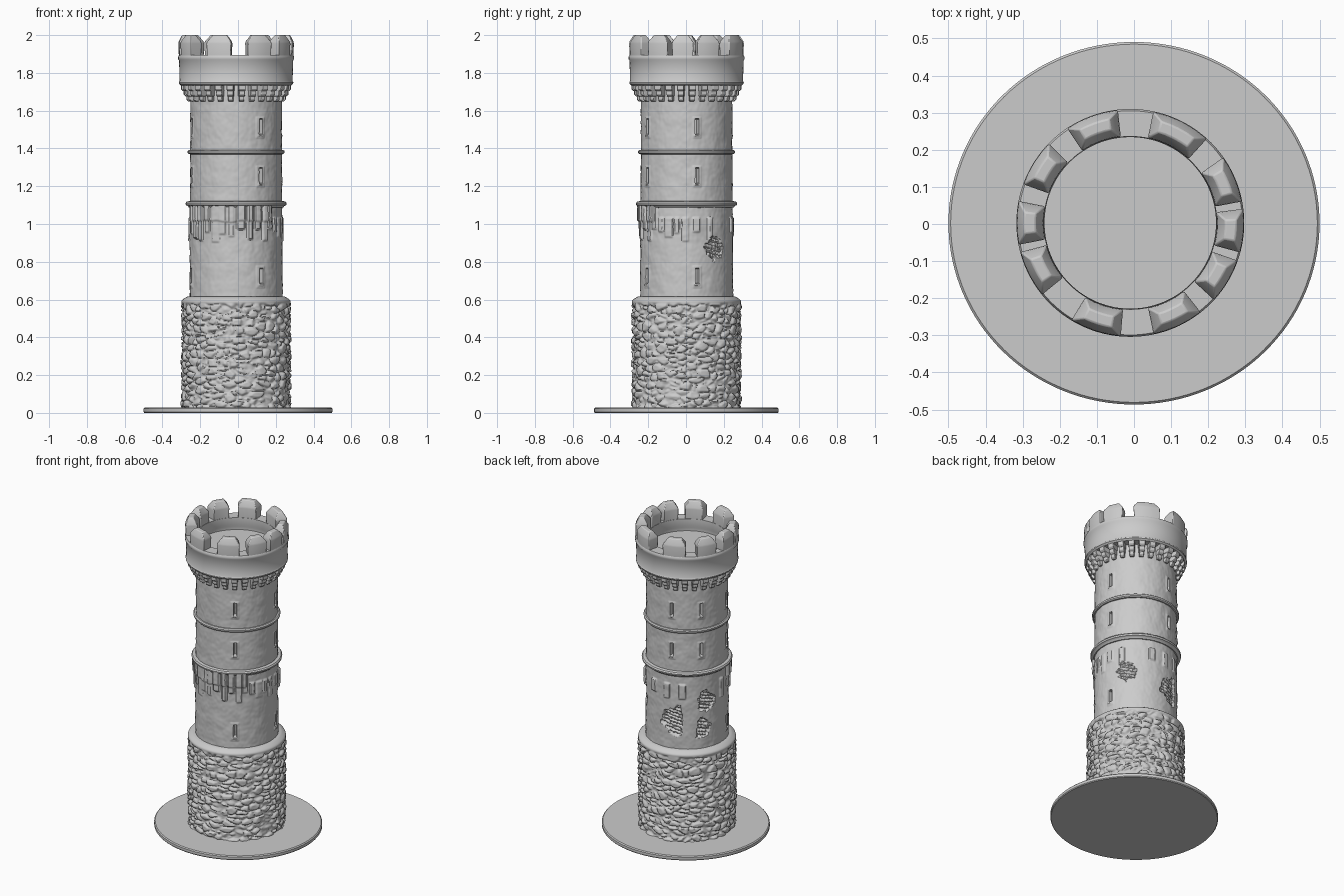
import bpy, bmesh, math, random
from math import sin, cos, pi, radians, exp
from mathutils import Vector, noise

if "Cube" in bpy.data.objects:
    bpy.data.objects.remove(bpy.data.objects["Cube"])

random.seed(4)
CX, CY = -0.01, 0.003  # tower axis


def finish(name, bm, angle=35, bevel=0):
    bmesh.ops.recalc_face_normals(bm, faces=bm.faces)
    me = bpy.data.meshes.new(name)
    bm.to_mesh(me)
    bm.free()
    ob = bpy.data.objects.new(name, me)
    bpy.context.collection.objects.link(ob)
    if bevel:
        m = ob.modifiers.new("bevel", 'BEVEL')
        m.width, m.segments, m.limit_method = bevel, 2, 'ANGLE'
        m.angle_limit = radians(40)
    bpy.ops.object.select_all(action='DESELECT')
    ob.select_set(True)
    bpy.context.view_layer.objects.active = ob
    bpy.ops.object.shade_smooth_by_angle(angle=radians(angle))
    return ob


def loft(bm, loops):
    """Skin closed loops of points and cap both ends."""
    vs = [[bm.verts.new(p) for p in lp] for lp in loops]
    n = len(vs[0])
    for a, b in zip(vs, vs[1:]):
        for i in range(n):
            j = (i + 1) % n
            bm.faces.new((a[i], a[j], b[j], b[i]))
    bm.faces.new(vs[0][::-1])
    bm.faces.new(vs[-1])


def polar(r, t, z):
    return (CX + r * cos(t), CY + r * sin(t), z)


def lathe(name, profile, n=128, closed=False):
    bm = bmesh.new()
    loops = [[polar(r, 2 * pi * i / n, z) for i in range(n)] for r, z in profile]
    if closed:
        vs = [[bm.verts.new(p) for p in lp] for lp in loops]
        for k in range(len(vs)):
            a, b = vs[k], vs[(k + 1) % len(vs)]
            for i in range(n):
                j = (i + 1) % n
                bm.faces.new((a[i], a[j], b[j], b[i]))
    else:
        loft(bm, loops)
    return finish(name, bm)


def relief(name, radius, z0, z1, n, rows, angle):
    """Closed cylinder whose radius is a function of angle and height."""
    bm = bmesh.new()
    loops = []
    for k in range(rows + 1):
        z = z0 + (z1 - z0) * k / rows
        loops.append([polar(radius(2 * pi * i / n, z), 2 * pi * i / n, z) for i in range(n)])
    loft(bm, loops)
    return finish(name, bm, angle)


def smooth(x):
    x = max(0, min(1, x))
    return x * x * (3 - 2 * x)


def diff(a, b):
    return (a - b + pi) % (2 * pi) - pi


# ground disc, very slightly oval
bm = bmesh.new()
loft(bm, [[(r * cos(2 * pi * i / 128), 0.977 * r * sin(2 * pi * i / 128) + 0.002, z)
           for i in range(128)]
          for r, z in ((0.496, 0), (0.5, 0.005), (0.5, 0.022), (0.494, 0.028))])
finish("ground_disc", bm)


# rubble stone lower storey
def stone_radius(t, z):
    p = Vector((0.29 * cos(t) / 0.058, 0.29 * sin(t) / 0.058, z / 0.036))
    p += 0.25 * noise.noise_vector(p * 0.8)
    d, pts = noise.voronoi(p)
    r = 0.277 + 0.014 * smooth((d[1] - d[0]) / 0.35)
    r += 0.005 * noise.noise(pts[0] * 3.7) + 0.002 * noise.noise(p * 2)
    top = smooth((z - 0.565) / 0.02)
    r = r * (1 - top) + 0.289 * top
    if z > 0.592:
        r -= 0.03 * ((z - 0.592) / 0.023) ** 1.5
    return r


relief("stone_base", stone_radius, 0.02, 0.615, 270, 120, 60)

# plaster shaft: arrow slits, hanging plaster tabs, broken patches
slits = [(a, z) for z in (1.25, 1.51) for a in (-58, 13, 103, 145, 196)]
slits += [(a, 0.72) for a in (-58, 13, 196)]
slits = [(radians(a), z) for a, z in slits]
holes = [(38, 0.87, 0.052, 0.062), (106, 0.80, 0.07, 0.09),
         (152, 0.915, 0.055, 0.06), (147, 0.745, 0.045, 0.06)]
holes = [(radians(a), z, w, h) for a, z, w, h in holes]
tabs = []
for k in range(34):
    a = 2 * pi * k / 34
    front = 195 < math.degrees(a) < 318
    if front or random.random() < 0.45:
        tabs.append((a + random.uniform(-.03, .03), random.uniform(0.013, 0.022),
                     random.uniform(0.89, 0.97), random.uniform(0.006, 0.013), front))


def shaft_radius(t, z):
    p = Vector((cos(t), sin(t), z * 3))
    r = 0.246 - 0.004 * smooth((z - 0.6) / 0.9)
    r += 0.0025 * noise.noise(p * 5) + 0.0012 * noise.noise(p * 14)
    # hanging plaster
    if 0.86 < z < 1.11:
        if 3.4 < t < 5.55:
            r += 0.007 * smooth((z - 1.01 - 0.02 * noise.noise(p * 4)) / 0.012)
        for a, w, low, h, front in tabs:
            s = abs(diff(t, a)) * 0.25
            if s < w + 0.006:
                m = smooth((w - s) / 0.006 + 0.5) * smooth((z - low) / 0.012)
                if not front:
                    m *= smooth((1.04 - z) / 0.012)
                r = max(r, r + h * m)
    # broken patches with coursed brick inside
    if 0.62 < z < 1.0:
        for a, zc, w, h in holes:
            u, v = diff(t, a) * 0.245 / w, (z - zc) / h
            if abs(u) < 1.6 and abs(v) < 1.6:
                q = Vector((u, v, a * 3))
                e = math.hypot(u, v) + 0.45 * noise.noise(q * 1.6) + 0.2 * noise.noise(q * 5)
                m = smooth((1 - e) / 0.1)
                if m > 0:
                    course = abs(sin((z + 0.25 * u * w) * pi / 0.021))
                    r -= m * (0.022 - 0.014 * course ** 0.5 + 0.008 * noise.noise(q * 4))
    # arrow slits with thin raised frames
    for a, zc in slits:
        v = z - zc
        if abs(v) < 0.065:
            s = abs(diff(t, a)) * 0.245
            if s < 0.027:
                if s < 0.024 and abs(v) < 0.058:
                    r += 0.003
                if s < 0.0085 and -0.035 < v < 0.045:
                    r -= 0.03
                elif s < 0.016 and -0.048 < v <= -0.035:
                    r += 0.004
    return r


relief("plaster_shaft", shaft_radius, 0.59, 1.74, 300, 235, 40)

# string courses
lathe("lower_string_course", [(0.235, 1.085), (0.25, 1.087), (0.256, 1.096), (0.266, 1.1),
      (0.268, 1.11), (0.262, 1.118), (0.25, 1.121), (0.235, 1.121)], closed=True)
lathe("upper_string_course", [(0.235, 1.368), (0.25, 1.37), (0.256, 1.376),
      (0.257, 1.386), (0.25, 1.392), (0.235, 1.393)], closed=True)

# stepped corbels under the parapet
bm = bmesh.new()
N = 28
for k in range(N):
    a = 2 * pi * (k + 0.5) / N
    ca, sa = Vector((cos(a), sin(a), 0)), Vector((-sin(a), cos(a), 0))
    for r, zb, zt, w in ((0.264, 1.648, 1.682, 0.013), (0.278, 1.675, 1.71, 0.016),
                         (0.292, 1.703, 1.745, 0.018)):
        loft(bm, [[Vector((CX, CY, z)) + ca * rr + sa * ss
                   for rr, ss in ((0.23, -w), (ro, -w), (ro, w), (0.23, w))]
                  for z, ro in ((zb, r - 0.012), (zb + 0.01, r), (zt, r))])
finish("corbels", bm, bevel=0.003)

# parapet wall with the roof floor inside
lathe("parapet", [(0.2, 1.733), (0.292, 1.733), (0.302, 1.742), (0.303, 1.75), (0.299, 1.757),
      (0.302, 1.865), (0.307, 1.873), (0.307, 1.885), (0.302, 1.894), (0.233, 1.894),
      (0.231, 1.85), (0.236, 1.835), (0.236, 1.815), (0.01, 1.815)])

# merlons with hipped tops, unevenly spaced: (angle, width)
bm = bmesh.new()
for deg, w in ((110, .125), (63, .14), (23, .11), (-4, .1), (-31, .105), (-65, .12),
               (-108, .12), (-153, .11), (180, .1), (148, .11)):
    a, h = radians(deg), w / 2 / 0.27
    loops = []
    for z, ri, ro, f in ((1.885, 0.235, 0.303, h), (1.955, 0.234, 0.306, h + 0.008),
                         (1.966, 0.236, 0.304, h), (2.0, 0.256, 0.286, h - 0.085)):
        arc = [a + f * (i / 2 - 1) for i in range(5)]
        loops.append([polar(ro, t, z) for t in arc] + [polar(ri, t, z) for t in arc[::-1]])
    loft(bm, loops)
finish("merlons", bm, bevel=0.004)
